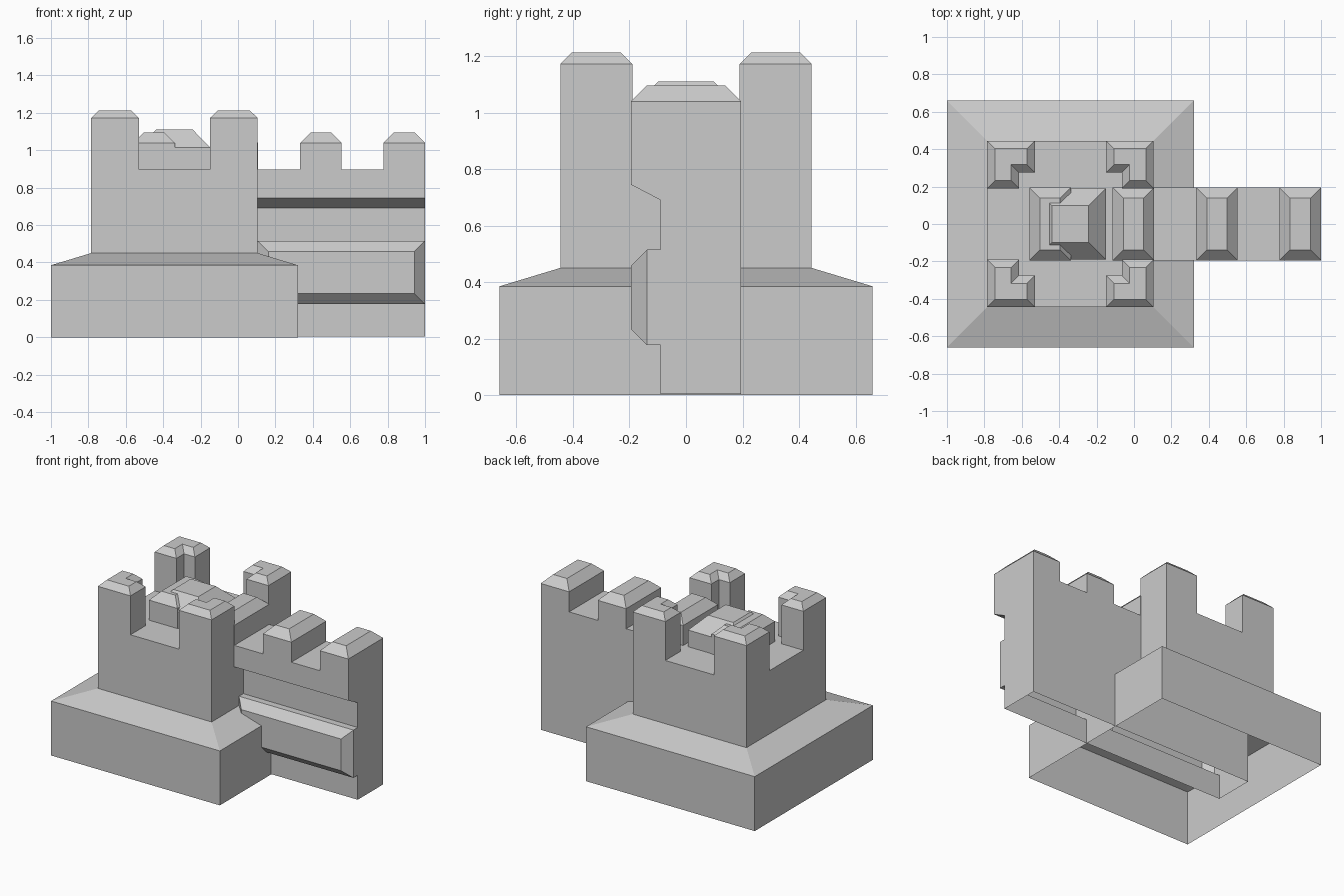
import bpy, bmesh

if "Cube" in bpy.data.objects:
    bpy.data.objects.remove(bpy.data.objects["Cube"])

CX = -0.34          # tower centre
WALL_L, WALL_R = -0.785, 1.0


def new_object(name, bm):
    bmesh.ops.remove_doubles(bm, verts=bm.verts, dist=1e-5)
    bmesh.ops.recalc_face_normals(bm, faces=bm.faces)
    me = bpy.data.meshes.new(name)
    bm.to_mesh(me)
    bm.free()
    ob = bpy.data.objects.new(name, me)
    bpy.context.collection.objects.link(ob)
    return ob


def loft(name, loops):
    """Skin a stack of closed loops; last one capped, bottom left open."""
    bm = bmesh.new()
    rows = [[bm.verts.new(p) for p in loop] for loop in loops]
    for a, b in zip(rows, rows[1:]):
        n = len(a)
        for i in range(n):
            j = (i + 1) % n
            bm.faces.new((a[i], a[j], b[j], b[i]))
    bm.faces.new(rows[-1])
    return new_object(name, bm)


def rect(x0, x1, y, z, d=0.0):
    """Horizontal rectangle, symmetric in y, inset by d."""
    return [(x0 + d, -y + d, z), (x1 - d, -y + d, z),
            (x1 - d, y - d, z), (x0 + d, y - d, z)]


# Tower on its stepped plinth (hollow underneath)
loft("tower", [rect(CX - h, CX + h, h, z) for h, z in
               ((0.66, 0), (0.66, 0.385), (0.445, 0.45), (0.445, 0.897))])


# L-shaped corner battlements with chamfered tops
def corner_loop(sx, sy, z, d=0.0):
    o, n, e = 0.445 - d, 0.275 + d, 0.19 + d
    pts = [(o, o), (e, o), (e, n), (n, n), (n, e), (o, e)]
    return [(CX + sx * x, sy * y, z) for x, y in pts]


for sx in (-1, 1):
    for sy in (-1, 1):
        loft("tower_battlement", [corner_loop(sx, sy, 0.897),
                                  corner_loop(sx, sy, 1.172),
                                  corner_loop(sx, sy, 1.213, 0.042)])

# Raised block in the middle of the tower roof
loft("roof_block", [rect(CX - 0.19, CX + 0.19, 0.19, 0.897),
                    rect(CX - 0.19, CX + 0.19, 0.19, 1.015),
                    rect(CX - 0.19, CX + 0.19, 0.19, 1.11, 0.092)])

# Wall: extruded profile, open at the bottom and behind the panels
bm = bmesh.new()
upper = [(0.195, 0.004), (0.195, 0.897), (-0.195, 0.897),
         (-0.195, 0.745), (-0.09, 0.69), (-0.09, 0.515)]
lower = [(-0.09, 0.177), (-0.09, 0.004)]
for strip in (upper, lower):
    for (y0, z0), (y1, z1) in zip(strip, strip[1:]):
        bm.faces.new([bm.verts.new(p) for p in (
            (WALL_L, y0, z0), (WALL_R, y0, z0), (WALL_R, y1, z1), (WALL_L, y1, z1))])
for x in (WALL_L, WALL_R):
    bm.faces.new([bm.verts.new((x, y, z)) for y, z in upper + lower])
new_object("wall", bm)


# Chamfered panels on the front of the wall
def panel_loop(x0, x1, y, d=0.0):
    z0, z1 = 0.177 + d, 0.515 - d
    return [(x0 + d, y, z0), (x1 - d, y, z0), (x1 - d, y, z1), (x0 + d, y, z1)]


for x0, x1 in ((WALL_L, 0.105), (0.105, WALL_R)):
    loft("wall_panel", [panel_loop(x0, x1, -0.09), panel_loop(x0, x1, -0.138),
                        panel_loop(x0, x1, -0.195, 0.057)])

# Wall battlements
for i in range(4):
    x1 = WALL_R - i * 0.446
    x0 = x1 - 0.222
    loft("wall_battlement", [rect(x0, x1, 0.195, 0.897), rect(x0, x1, 0.195, 1.039),
                             rect(x0, x1, 0.195, 1.096, 0.057)])
